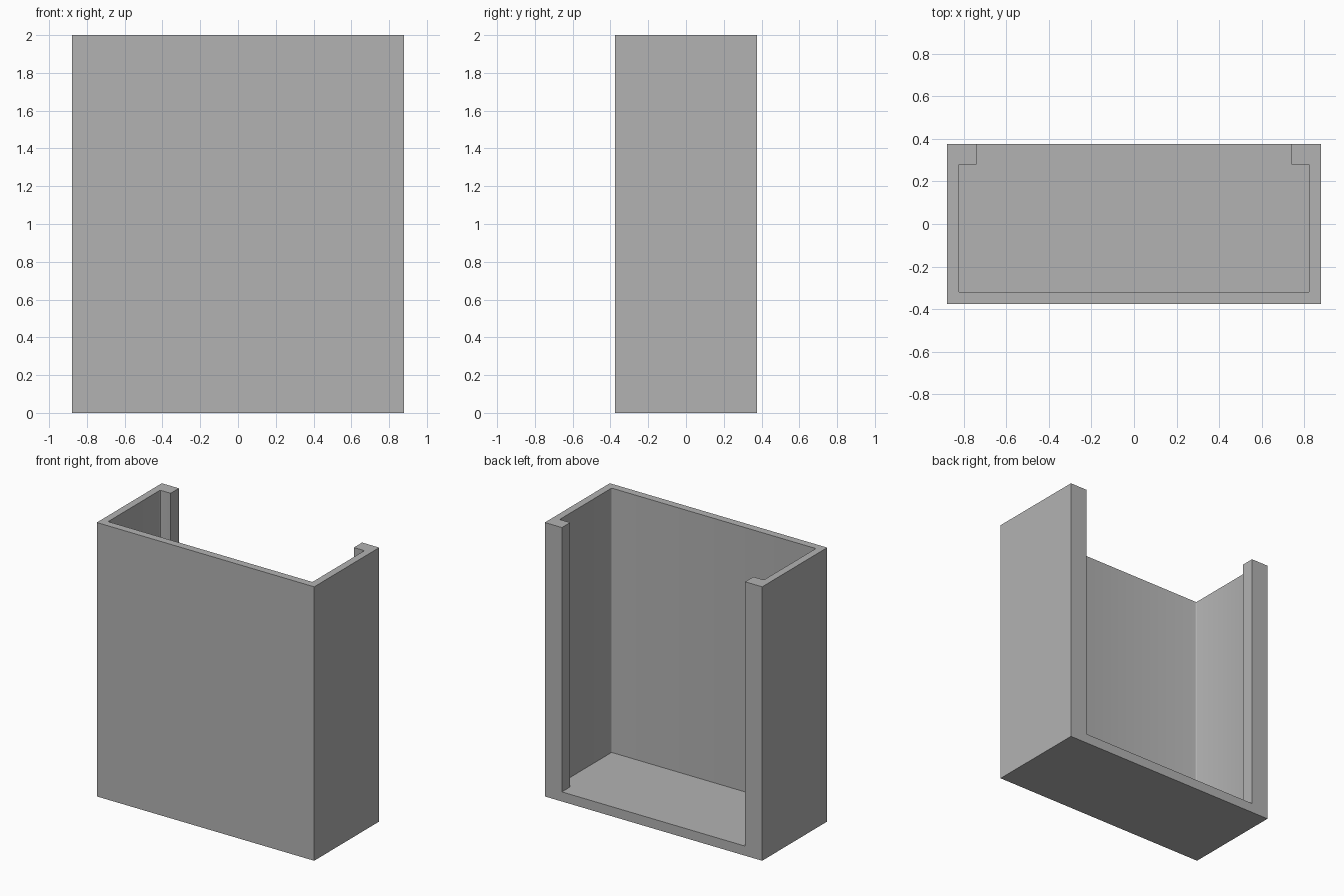
import bpy
import bmesh

WIDTH, DEPTH, HEIGHT = 1.756, 0.75, 2.0
FLOOR = 0.07
INNER_X, LIP_X = 0.825, 0.74
INNER_FRONT, INNER_BACK = -0.32, 0.28
CORNER = 0.008

if "Cube" in bpy.data.objects:
    bpy.data.objects.remove(bpy.data.objects["Cube"], do_unlink=True)

grey = bpy.data.materials.new("plain grey")
grey.use_nodes = True
colour = (0.45, 0.45, 0.45, 1)
grey.diffuse_color = colour
grey.node_tree.nodes["Principled BSDF"].inputs["Base Color"].default_value = colour


def extrude_profile(name, points, bottom, top, round_corner=None):
    """Closed prism from a plan outline; chosen upright edges are rounded."""
    bm = bmesh.new()
    face = bm.faces.new([bm.verts.new((x, y, bottom)) for x, y in points])
    result = bmesh.ops.extrude_face_region(bm, geom=[face])
    raised = [v for v in result["geom"] if isinstance(v, bmesh.types.BMVert)]
    bmesh.ops.translate(bm, verts=raised, vec=(0, 0, top - bottom))
    bmesh.ops.recalc_face_normals(bm, faces=bm.faces)
    if round_corner:
        uprights = [e for e in bm.edges
                    if abs(e.verts[0].co.z - e.verts[1].co.z) > 0.1
                    and round_corner(e.verts[0].co)]
        bmesh.ops.bevel(bm, geom=uprights, offset=CORNER, segments=3,
                        profile=0.5, affect='EDGES')
    mesh = bpy.data.meshes.new(name)
    bm.to_mesh(mesh)
    bm.free()
    mesh.materials.append(grey)
    obj = bpy.data.objects.new(name, mesh)
    bpy.context.scene.collection.objects.link(obj)
    return obj


# Solid outer block
w, d = WIDTH / 2, DEPTH / 2
housing = extrude_profile("open_housing", [(-w, -d), (w, -d), (w, d), (-w, d)], 0, HEIGHT)

# Cavity open at the top and back, leaving a lip on each back corner
right_half = [(INNER_X, INNER_FRONT), (INNER_X, INNER_BACK),
              (LIP_X, INNER_BACK), (LIP_X, d + 0.2)]
outline = right_half + [(-x, y) for x, y in reversed(right_half)]
cavity = extrude_profile("cavity_cutter", outline, FLOOR, HEIGHT + 0.2,
                         lambda co: abs(co.x) > LIP_X + 0.01)
cavity.hide_render = True
cavity.hide_set(True)

# Hollow the block and bake the result
cut = housing.modifiers.new("hollow", 'BOOLEAN')
cut.operation = 'DIFFERENCE'
cut.solver = 'EXACT'
cut.object = cavity
bpy.context.view_layer.objects.active = housing
housing.select_set(True)
bpy.ops.object.modifier_apply(modifier=cut.name)
bpy.data.objects.remove(cavity, do_unlink=True)
bpy.ops.object.shade_smooth_by_angle()
